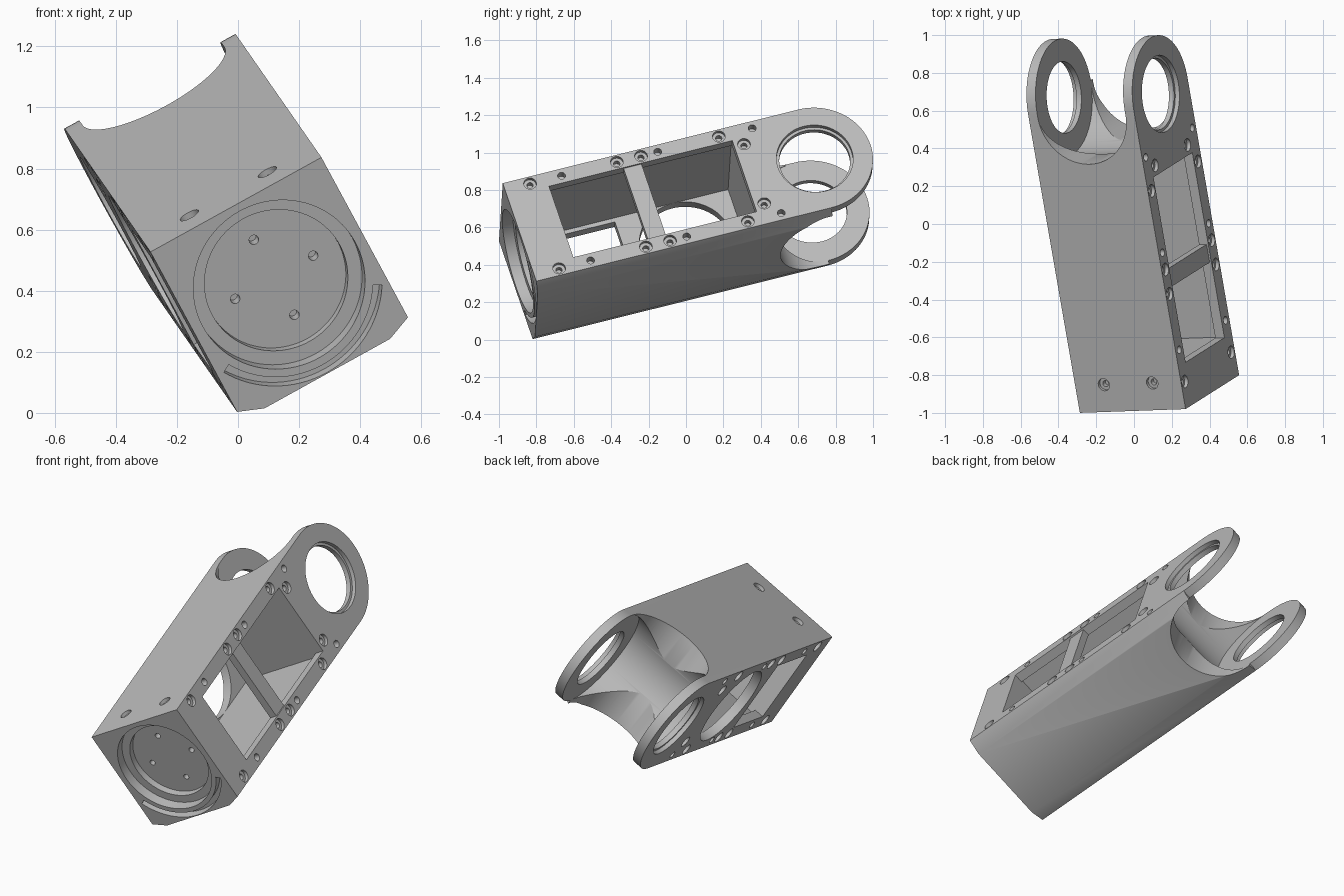
import bpy, bmesh
from math import sin, cos, pi, radians
from mathutils import Matrix, Vector

cube = bpy.data.objects.get("Cube")
if cube:
    bpy.data.objects.remove(cube, do_unlink=True)

# Main sizes, in the bracket's own frame: x across, y along, z up
HW, HH, BULGE = 0.32, 0.311, 0.346      # half width, half height, underside
LUG_Y, IN = 1.65, 0.265                 # lug axis, inner face of side plates
WALL_S, WALL_E = 0.23, 1.26             # cavity ends

mat = bpy.data.materials.new("machined_grey")
mat.use_nodes = True
grey = (0.5, 0.5, 0.5, 1)
mat.diffuse_color = grey
mat.node_tree.nodes["Principled BSDF"].inputs["Base Color"].default_value = grey


def make(name, bm):
    bmesh.ops.recalc_face_normals(bm, faces=bm.faces)
    me = bpy.data.meshes.new(name)
    bm.to_mesh(me)
    bm.free()
    me.materials.append(mat)
    ob = bpy.data.objects.new(name, me)
    bpy.context.collection.objects.link(ob)
    return ob


def prism(name, pts, axis, lo, hi):
    """Extrude a 2D outline along x (points are y,z) or y (points are x,z)."""
    bm = bmesh.new()
    place = (lambda a, b: (lo, a, b)) if axis == "x" else (lambda a, b: (a, lo, b))
    face = bm.faces.new([bm.verts.new(place(a, b)) for a, b in pts])
    ext = bmesh.ops.extrude_face_region(bm, geom=[face])
    move = Vector((hi - lo, 0, 0) if axis == "x" else (0, hi - lo, 0))
    bmesh.ops.translate(bm, vec=move,
                        verts=[v for v in ext["geom"] if isinstance(v, bmesh.types.BMVert)])
    return make(name, bm)


def box(x0, x1, y0, y1, z0, z1):
    return prism("box_cutter", [(y0, z0), (y1, z0), (y1, z1), (y0, z1)], "x", x0, x1)


def cyl(axis, centre, r, length, seg=64):
    rot = {"x": Matrix.Rotation(pi / 2, 4, "Y"),
           "y": Matrix.Rotation(pi / 2, 4, "X"), "z": Matrix()}[axis]
    bm = bmesh.new()
    bmesh.ops.create_cone(bm, cap_ends=True, segments=seg, radius1=r, radius2=r,
                          depth=length, matrix=Matrix.Translation(centre) @ rot)
    return make("round_cutter", bm)


def boolean(cutter, op="DIFFERENCE"):
    mod = bracket.modifiers.new("cut", "BOOLEAN")
    mod.operation, mod.solver, mod.object = op, "EXACT", cutter
    bpy.context.view_layer.objects.active = bracket
    bpy.ops.object.modifier_apply(modifier=mod.name)
    bpy.data.objects.remove(cutter, do_unlink=True)


# Body: side outline with round lug end, trimmed by the cross-section
n = 48
arc = [(LUG_Y + HH * sin(pi * i / n), HH * cos(pi * i / n)) for i in range(n + 1)]
bracket = prism("arm_bracket", [(0, HH)] + arc + [(LUG_Y, -0.4), (0, -0.4)], "x", -0.5, 0.5)
section = [(-HW, 0.5), (-HW, -HH), (-0.235, -BULGE),
           (0.235, -BULGE), (HW, -HH), (HW, 0.5)]
boolean(prism("section", section, "y", -0.2, 2.2), "INTERSECT")

# Gap between the lugs: U-shaped slot plus round clearance
u_arc = [(IN * cos(pi + pi * i / n), 1.63 + IN * sin(pi + pi * i / n)) for i in range(n + 1)]
bm = bmesh.new()
outline = u_arc + [(IN, 2.2), (-IN, 2.2)]
base = bm.faces.new([bm.verts.new((x, y, -0.6)) for x, y in outline])
ext = bmesh.ops.extrude_face_region(bm, geom=[base])
bmesh.ops.translate(bm, vec=(0, 0, 1.2),
                    verts=[v for v in ext["geom"] if isinstance(v, bmesh.types.BMVert)])
boolean(make("slot_cutter", bm))
boolean(cyl("x", (0, LUG_Y, 0), HH - 0.002, 2 * IN, 96))

# Hollow inside
boolean(box(-IN, IN, WALL_S, WALL_E, -0.25, 0.25))

# Right plate windows with a slightly sunken crossbar
boolean(box(0.2, 0.4, WALL_S + 0.003, 0.65, -0.225, 0.226))
boolean(box(0.2, 0.4, 0.75, WALL_E - 0.003, -0.225, 0.226))
boolean(box(HW - 0.01, 0.4, 0.6, 0.8, -0.225, 0.226))

# Left plate: square window and round opening
boolean(box(-0.4, -0.2, WALL_S + 0.003, 0.62, -0.225, 0.226))
boolean(cyl("x", (-0.3, 0.95, 0), 0.25, 0.2))

# Lug bores and plate screw holes, both sides
screws = [(s, 0.269) for s in (0.14, 0.625, 0.76, 1.195)] + [(1.311, 0.188)]
pins = [(s, 0.269) for s in (0.316, 0.853, 1.381)]
for side in (1, -1):
    boolean(cyl("x", (side * HW, LUG_Y, 0), 0.205, 0.05))
    boolean(cyl("x", (side * HW, LUG_Y, 0), 0.19, 0.2))
    for up in (1, -1):
        for s, h in screws:
            boolean(cyl("x", (side * HW, s, up * h), 0.034, 0.04, 24))
            boolean(cyl("x", (side * HW, s, up * h), 0.017, 0.1, 16))
        for s, h in pins:
            boolean(cyl("x", (side * HW, s, up * h), 0.021, 0.09, 20))

# Stepped round seat in the front face with four holes
boolean(cyl("y", (0, 0, 0), 0.285, 0.12, 96))
boolean(cyl("y", (0, 0, 0), 0.238, 0.2, 96))
for x, z in ((1, 0), (-1, 0), (0, 1), (0, -1)):
    boolean(cyl("y", (x * 0.146, 0.1, z * 0.146), 0.016, 0.1, 20))

# Curved groove below the seat
angles = [radians(-60 + 120 * i / 32) for i in range(33)]
groove = [(0.342 * sin(a), -0.342 * cos(a)) for a in angles]
groove += [(0.312 * sin(a), -0.312 * cos(a)) for a in reversed(angles)]
boolean(prism("groove_cutter", groove, "y", -0.1, 0.05))

# Top face screw holes
for x in (-0.146, 0.146):
    boolean(cyl("z", (x, 0.15, HH), 0.034, 0.04, 24))
    boolean(cyl("z", (x, 0.15, HH), 0.017, 0.1, 16))

# Smooth the round walls, then tilt the bracket into place
bpy.ops.object.select_all(action="DESELECT")
bracket.select_set(True)
bpy.context.view_layer.objects.active = bracket
bpy.ops.object.shade_smooth_by_angle(angle=radians(25))
along = Vector((-0.166, 0.957, 0.2385)).normalized()
across = Vector((0.875, 0.031, 0.484))
across = (across - along * across.dot(along)).normalized()
up = across.cross(along)
tilt = Matrix((across, along, up)).transposed().to_4x4()
bracket.data.transform(Matrix.Translation((0.135, -0.9, 0.42)) @ tilt)
bracket.data.update()
